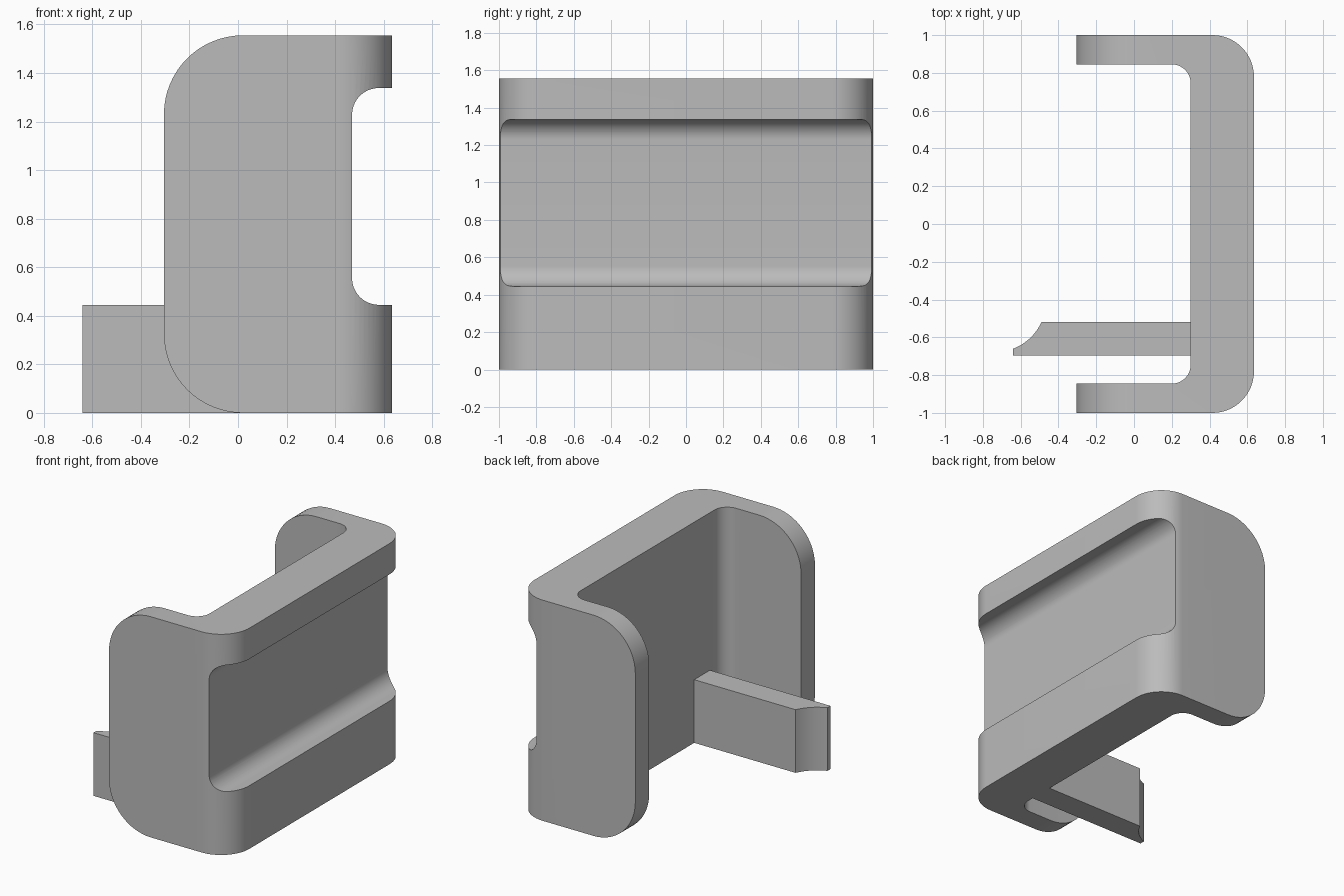
import bpy, bmesh, math
from mathutils import Vector

old = bpy.data.objects.get("Cube")
if old:
    bpy.data.objects.remove(old, do_unlink=True)

grey = bpy.data.materials.new("plain grey")
grey.use_nodes = True
colour = (0.5, 0.5, 0.5, 1)
grey.diffuse_color = colour
grey.node_tree.nodes["Principled BSDF"].inputs["Base Color"].default_value = colour


def arc(cx, cy, r, start, end, steps=16):
    """Points along an arc, angles in degrees."""
    angles = [math.radians(start + (end - start) * i / steps) for i in range(steps + 1)]
    return [(cx + r * math.cos(a), cy + r * math.sin(a)) for a in angles]


def extrude(name, outline, to_3d, direction):
    """Solid prism from a flat outline."""
    bm = bmesh.new()
    face = bm.faces.new([bm.verts.new(to_3d(*p)) for p in outline])
    out = bmesh.ops.extrude_face_region(bm, geom=[face])
    moved = [v for v in out["geom"] if isinstance(v, bmesh.types.BMVert)]
    bmesh.ops.translate(bm, verts=moved, vec=Vector(direction))
    bmesh.ops.recalc_face_normals(bm, faces=bm.faces[:])
    mesh = bpy.data.meshes.new(name)
    bm.to_mesh(mesh)
    bm.free()
    mesh.materials.append(grey)
    obj = bpy.data.objects.new(name, mesh)
    bpy.context.collection.objects.link(obj)
    return obj


def smooth(obj):
    bpy.ops.object.select_all(action="DESELECT")
    obj.select_set(True)
    bpy.context.view_layer.objects.active = obj
    bpy.ops.object.shade_smooth_by_angle(angle=math.radians(30))


HEIGHT = 1.555
BACK, FRONT = -0.305, 0.635

# Plan outline of the C-shaped bracket
plan = [(BACK, -1)] + arc(0.415, -0.78, 0.22, -90, 0) + arc(0.415, 0.78, 0.22, 0, 90)
plan += [(BACK, 1), (BACK, 0.845)]
plan += arc(0.2, 0.745, 0.1, 90, 0) + arc(0.2, -0.745, 0.1, 0, -90) + [(BACK, -0.845)]
bracket = extrude("bracket", plan, lambda x, y: (x, y, 0), (0, 0, HEIGHT))

# Side outline: rounded arm corners and a filleted groove in the outer wall
r = 0.325
side = arc(BACK + r, r, r, 180, 270) + [(0.8, 0), (0.8, 0.445)]
side += arc(0.58, 0.555, 0.11, 270, 180) + arc(0.58, 1.228, 0.11, 180, 90)
side += [(0.8, 1.338), (0.8, HEIGHT)] + arc(BACK + r, HEIGHT - r, r, 90, 180)
cutter = extrude("side_cutter", side, lambda x, z: (x, -1.2, z), (0, 2.4, 0))

# Keep only the volume shared by both outlines
mod = bracket.modifiers.new("side shape", "BOOLEAN")
mod.operation, mod.solver, mod.object = "INTERSECT", "EXACT", cutter
bpy.ops.object.select_all(action="DESELECT")
bpy.context.view_layer.objects.active = bracket
bracket.select_set(True)
bpy.ops.object.modifier_apply(modifier=mod.name)
bpy.data.objects.remove(cutter, do_unlink=True)
smooth(bracket)

# Tab with a hollowed tip
tip = arc(-0.735, -0.41, 0.268, -24.2, -69.2, 10)
tab_plan = [(0.32, -0.695), (0.32, -0.52)] + tip + [(-0.64, -0.695)]
tab = extrude("tab", tab_plan, lambda x, y: (x, y, 0), (0, 0, 0.445))
smooth(tab)
